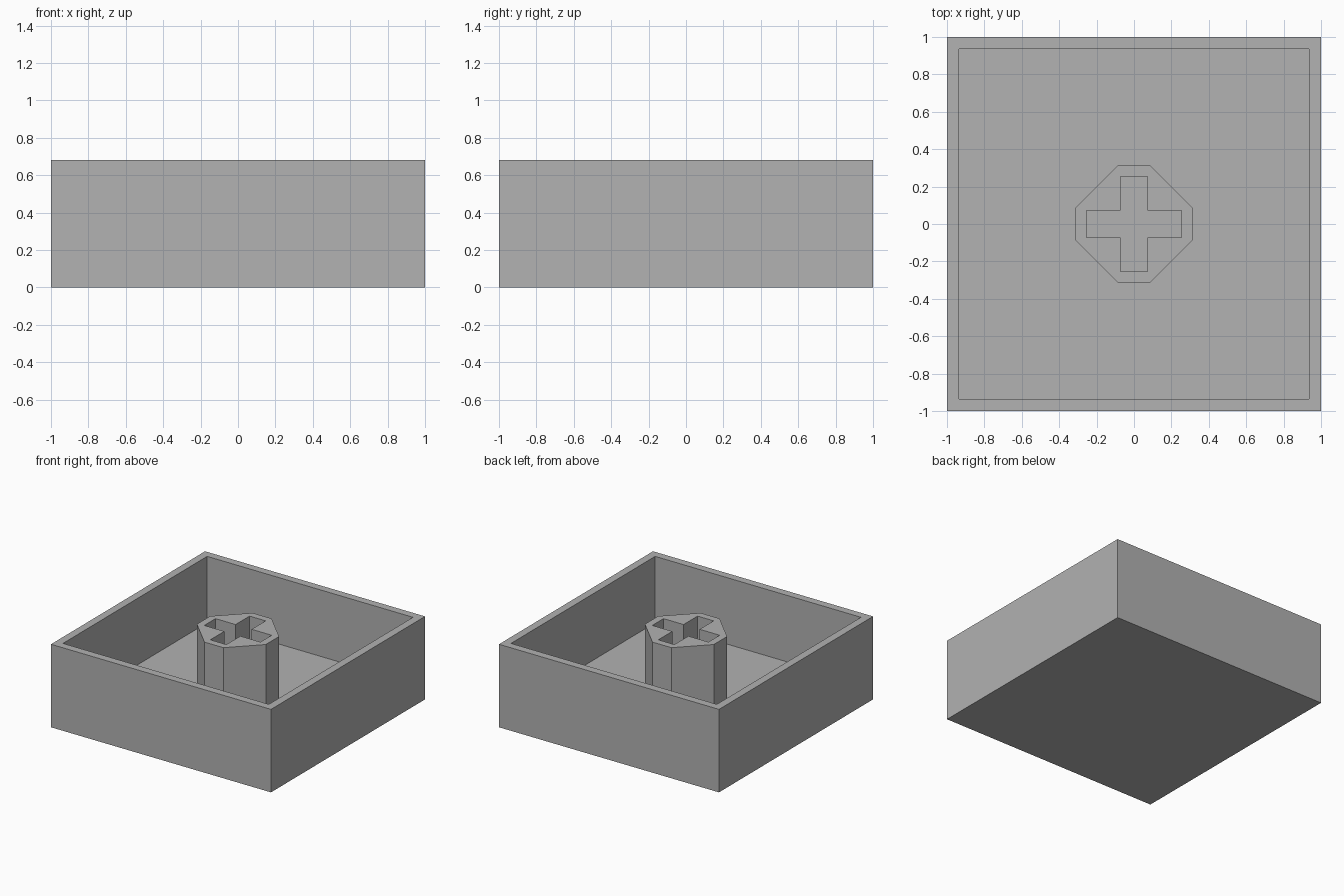
import bpy, bmesh

if "Cube" in bpy.data.objects:
    bpy.data.objects.remove(bpy.data.objects["Cube"], do_unlink=True)

HEIGHT, FLOOR, WALL = 0.682, 0.136, 0.091

grey = bpy.data.materials.new("plain grey")
grey.use_nodes = True
colour = (0.445, 0.445, 0.445, 1)
grey.diffuse_color = colour
grey.node_tree.nodes["Principled BSDF"].inputs["Base Color"].default_value = colour


def make_object(name, bm):
    bmesh.ops.recalc_face_normals(bm, faces=bm.faces)
    mesh = bpy.data.meshes.new(name)
    bm.to_mesh(mesh)
    bm.free()
    mesh.materials.append(grey)
    obj = bpy.data.objects.new(name, mesh)
    bpy.context.scene.collection.objects.link(obj)
    return obj


def prism(name, corner, bottom, top):
    """Upright prism whose outline repeats the corner points every quarter turn."""
    bm = bmesh.new()
    points = []
    for turn in range(4):
        points += corner
        corner = [(-y, x) for x, y in corner]
    face = bm.faces.new([bm.verts.new((x, y, bottom)) for x, y in points])
    grown = bmesh.ops.extrude_face_region(bm, geom=[face], use_keep_orig=True)["geom"]
    verts = [g for g in grown if isinstance(g, bmesh.types.BMVert)]
    bmesh.ops.translate(bm, verts=verts, vec=(0, 0, top - bottom))
    return make_object(name, bm)


# Open square tray: block with an inset top pushed down to the floor
bm = bmesh.new()
bmesh.ops.create_cube(bm, size=2)
for v in bm.verts:
    v.co.z = HEIGHT if v.co.z > 0 else 0
top = max(bm.faces, key=lambda f: f.calc_center_median().z)
bmesh.ops.inset_region(bm, faces=[top], thickness=WALL)
floor = bmesh.ops.extrude_discrete_faces(bm, faces=[top])["faces"][0]
bmesh.ops.translate(bm, verts=floor.verts, vec=(0, 0, FLOOR - HEIGHT))
make_object("tray", bm)

# Eight-sided post, rooted slightly into the floor
R, F = 0.313, 0.086
post = prism("post", [(R, -F), (R, F)], FLOOR - 0.02, HEIGHT)

# Cross-shaped socket cut down through the post
L, W = 0.255, 0.073
cutter = prism("socket_cutter", [(L, -W), (L, W), (W, W)], FLOOR - 0.1, HEIGHT + 0.1)
cutter.hide_render = True
cutter.hide_set(True)
cutter.display_type = 'WIRE'
cut = post.modifiers.new("socket", 'BOOLEAN')
cut.operation = 'DIFFERENCE'
cut.solver = 'EXACT'
cut.object = cutter
